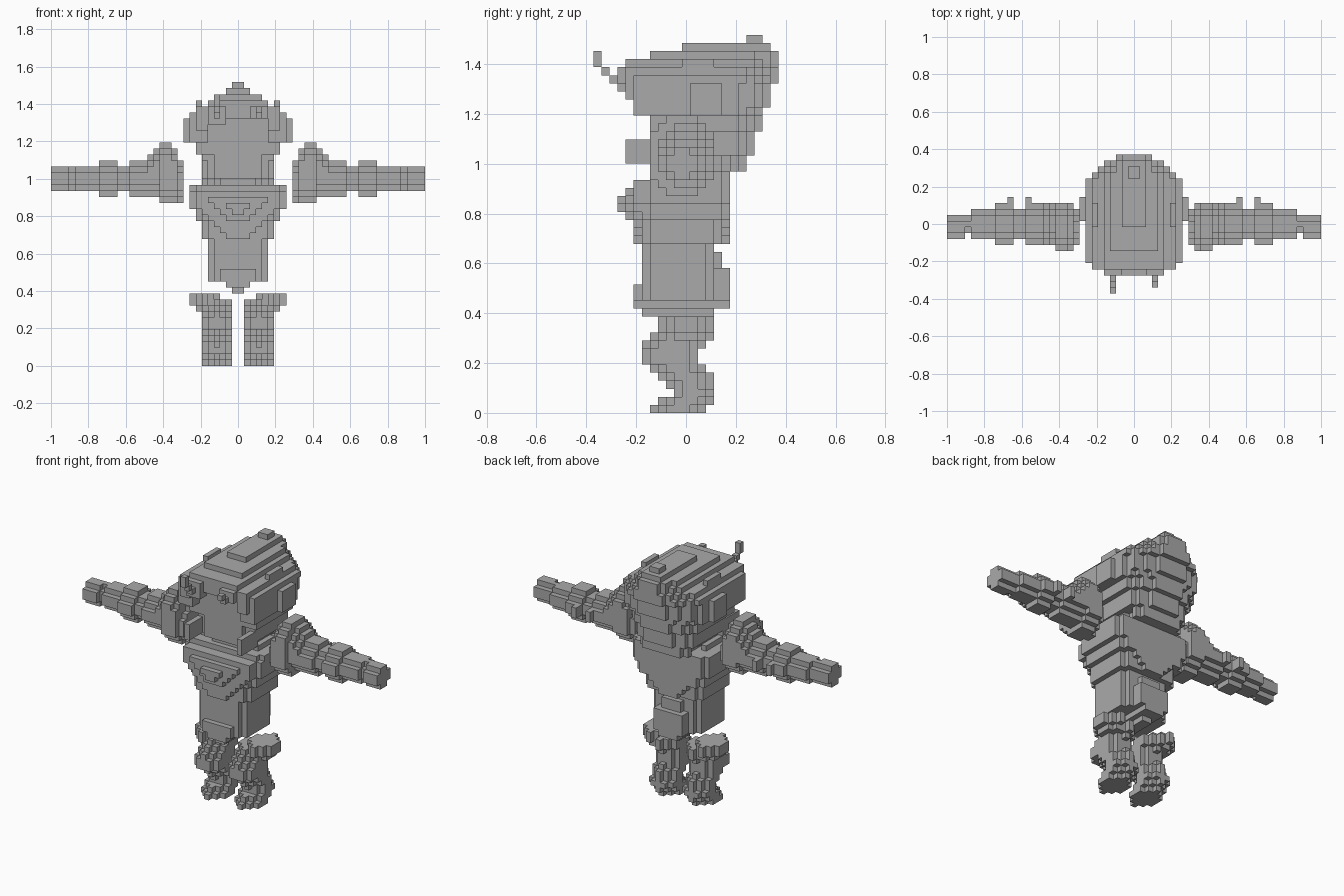
import bpy, bmesh, math

if "Cube" in bpy.data.objects:
    bpy.data.objects.remove(bpy.data.objects["Cube"])

U = 1 / 31  # edge length of one cube

mat = bpy.data.materials.new("plain grey")
mat.diffuse_color = (0.40, 0.40, 0.40, 1)
mat.use_nodes = True
mat.node_tree.nodes["Principled BSDF"].inputs["Base Color"].default_value = mat.diffuse_color


def box(x0, x1, y0, y1, z0, z1, axis=2, cut=0):
    """Cubes in a box, with corners stepped off around the given axis."""
    lo, hi = (x0, y0, z0), (x1, y1, z1)
    cells = set()
    for x in range(x0, x1):
        for y in range(y0, y1):
            for z in range(z0, z1):
                c = (x, y, z)
                d = [min(c[i] - lo[i], hi[i] - 1 - c[i]) for i in range(3) if i != axis]
                if sum(d) >= cut:
                    cells.add(c)
    return cells


def wide(w, *rest, **kw):
    """Box centred across the body."""
    return box(-w, w, *rest, **kw)


def mirror(cells):
    return {(-1 - x, y, z) for x, y, z in cells}


def both(cells):
    return cells | mirror(cells)


def build(name, cells):
    """Make the outer skin of a set of cubes."""
    bm = bmesh.new()
    verts = {}

    def vert(p):
        if p not in verts:
            verts[p] = bm.verts.new((p[0] * U, (p[1] - 0.5) * U, p[2] * U))
        return verts[p]

    for c in sorted(cells):
        for a in range(3):
            for s in (0, 1):
                n = list(c)
                n[a] += 2 * s - 1
                if tuple(n) in cells:
                    continue
                quad = []
                for i, j in ((0, 0), (1, 0), (1, 1), (0, 1)):
                    p = list(c)
                    p[a] += s
                    p[(a + 1) % 3] += i
                    p[(a + 2) % 3] += j
                    quad.append(vert(tuple(p)))
                bm.faces.new(quad if s else quad[::-1])
    me = bpy.data.meshes.new(name)
    bm.to_mesh(me)
    bm.free()
    me.materials.append(mat)
    ob = bpy.data.objects.new(name, me)
    bpy.context.collection.objects.link(ob)


# Legs: front and back limit of each layer, from the sole up
leg = set()
spans = [(-4, 3), (-3, 4), (-1, 4), (-2, 4), (-3, 4), (-4, 3),
         (-5, 2), (-5, 2), (-5, 3), (-4, 4), (-3, 4), (-3, 4)]
for z, (f, b) in enumerate(spans):
    leg |= box(3 if z == 11 else 1, 6, f, b, z, z + 1, cut=1 if z in (2, 6, 7) else 2)
leg |= box(3, 8, -3, 4, 10, 12, cut=2)   # hip flare
leg |= box(4, 7, -2, 3, 9, 10, cut=1)
build("left_leg", leg)
build("right_leg", mirror(leg))

# Torso: bottom, top, half width, front, back
torso = set()
for z0, z1, w, f, b in [(12, 13, 1, -5, 4), (13, 14, 2, -6, 6), (14, 21, 5, -5, 4),
                        (21, 24, 6, -5, 5), (24, 26, 7, -5, 6), (26, 29, 8, -5, 6),
                        (29, 30, 8, -4, 6)]:
    torso |= wide(w, f, b, z0, z1, cut=1 if w > 2 else 0)
torso |= wide(3, -6, 6, 14, 16)          # hip bulge
torso |= wide(3, 3, 6, 16, 18)
torso |= wide(2, 3, 5, 18, 20)
for z in range(21, 29):                  # tapered chest and back
    torso |= wide(min(z - 19, 7), -6, 6, z, z + 1)
for z in range(24, 28):                  # raised chest plate
    torso |= wide(z - 22, -7, -5, z, z + 1)
torso |= wide(2, -8, -6, 26, 27) | wide(1, -8, -6, 25, 26)
torso |= both(box(5, 6, -2, 3, 30, 31))  # shoulder nubs
build("torso", torso)

# Arms: start, end, front, back, bottom, top
arm = set()
for x0, x1, f, b, z0, z1 in [(9, 10, -3, 3, 27, 34), (10, 11, -4, 4, 27, 36),
                             (11, 13, -4, 4, 27, 37), (13, 14, -3, 4, 28, 36),
                             (14, 15, -3, 4, 28, 35), (15, 18, -3, 4, 28, 34),
                             (18, 20, -2, 3, 29, 33), (20, 23, -3, 4, 28, 34),
                             (23, 27, -2, 3, 29, 33), (27, 28, -1, 2, 29, 33),
                             (28, 31, -2, 2, 29, 33)]:
    arm |= box(x0, x1, f, b, z0, z1, axis=0, cut=2 if z1 - z0 > 5 else 1)
for x in (17, 20):                       # elbow spikes
    arm |= box(x, x + 1, 3, 5, 30, 32)
build("left_arm", arm)
build("right_arm", mirror(arm))

# Head: bottom, top, half width, front, back, rounded behind
head = set()
for z0, z1, w, f, b in [(32, 35, 6, -3, 9), (35, 37, 7, -4, 10), (37, 38, 8, -6, 10),
                        (38, 41, 8, -6, 11), (41, 42, 8, -6, 12), (42, 43, 7, -6, 12),
                        (43, 44, 5, -6, 12), (44, 45, 4, -4, 12), (45, 46, 2, 0, 11),
                        (46, 47, 1, 8, 10)]:
    for x, y, z in wide(w, f, b, z0, z1):
        t = max(0, (y + 0.5 - 4) / (b - 4))
        if z > 44 or abs(x + 0.5) < w * math.sqrt(1 - t * t) + 0.4:
            head.add((x, y, z))
head -= wide(5, -6, -4, 33, 41)          # recessed face
head |= wide(5, -4, 5, 31, 37, cut=1)    # jaw
head |= wide(4, -3, 6, 30, 32, cut=1)    # neck
head |= wide(5, 5, 8, 30, 32, cut=1)     # nape hair
head |= both(box(8, 9, 1, 5, 37, 41))    # ears
head |= both(box(6, 7, 0, 4, 42, 44))    # crown tufts
head |= both(box(5, 6, -7, -2, 31, 34))  # side locks
head |= wide(5, -7, -5, 41, 44) | both(box(5, 7, -7, -5, 39, 43))  # fringe
head |= box(-5, -2, -8, -6, 40, 43) | box(2, 5, -8, -6, 41, 43)
for x, tip in ((-4, True), (3, False)):  # curled fringe spikes
    head |= box(x, x + 1, -9, -7, 41, 42) | box(x, x + 1, -10, -9, 42, 43)
    if tip:
        head |= box(x, x + 1, -11, -10, 43, 45)
build("head", head)
